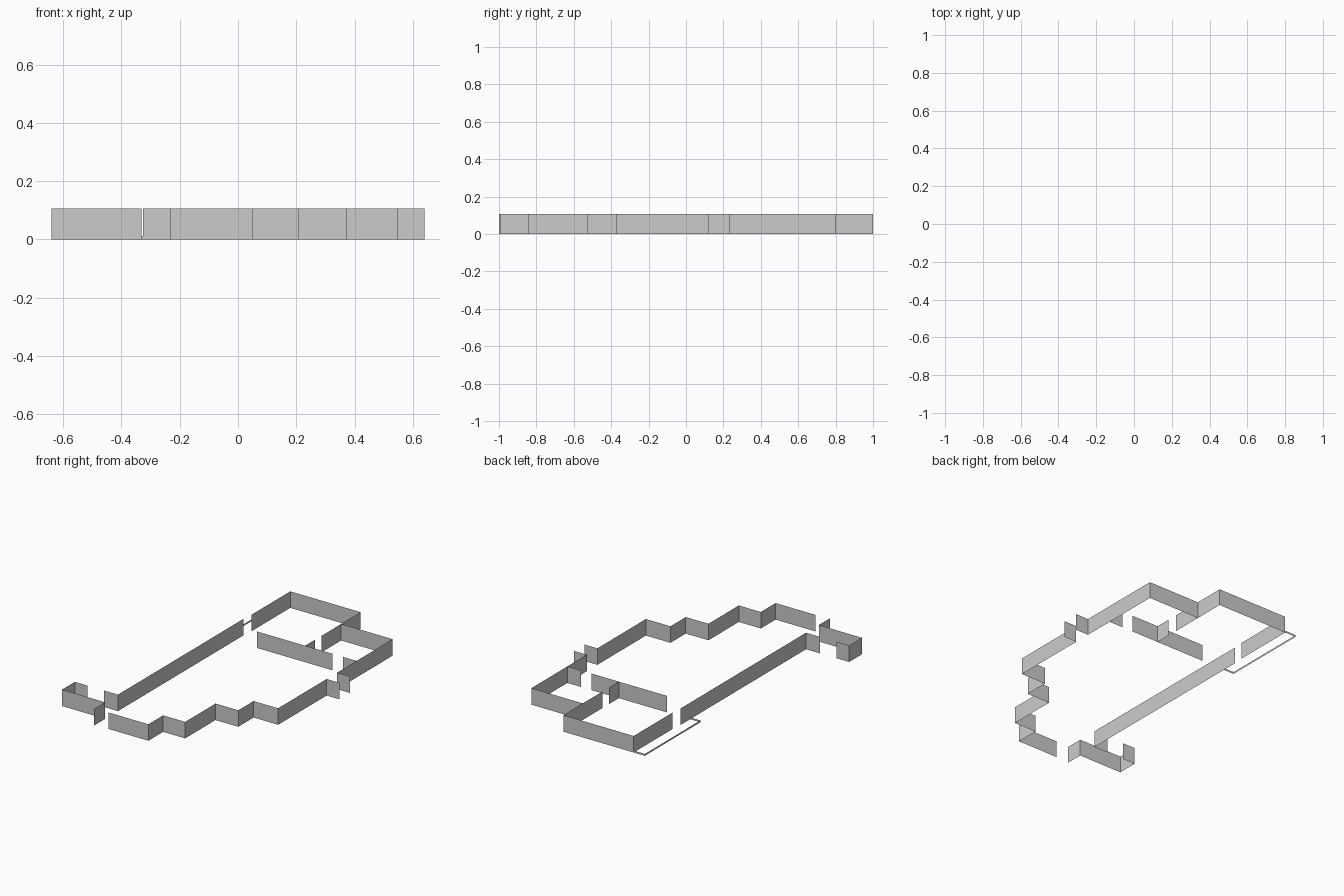
import bpy, bmesh

if "Cube" in bpy.data.objects:
    bpy.data.objects.remove(bpy.data.objects["Cube"])

WALL_H = 0.107
CURB_H = 0.012


def wall(name, path, height=WALL_H):
    """Extrude a floor-plan polyline straight up into a thin sheet wall."""
    bm = bmesh.new()
    verts = [bm.verts.new((x, y, 0)) for x, y in path]
    edges = [bm.edges.new(pair) for pair in zip(verts, verts[1:])]
    ext = bmesh.ops.extrude_edge_only(bm, edges=edges)
    top = [g for g in ext["geom"] if isinstance(g, bmesh.types.BMVert)]
    bmesh.ops.translate(bm, verts=top, vec=(0, 0, height))
    me = bpy.data.meshes.new(name)
    bm.to_mesh(me)
    bm.free()
    ob = bpy.data.objects.new(name, me)
    bpy.context.collection.objects.link(ob)
    return ob


# Long left side wall with its short return at the entry
wall("left_wall", [(-0.331, 0.53), (-0.331, -0.757), (-0.43, -0.757)])

# Porch alcove at the front left
wall("alcove_wall", [(-0.55, -0.757), (-0.64, -0.757), (-0.64, -0.888),
                     (-0.331, -0.888), (-0.331, -1.0)])

# Stepped wall running from the front to the right doorway
wall("stepped_wall", [(-0.234, -0.992), (0.052, -0.992), (0.052, -0.841),
                      (0.21, -0.841), (0.21, -0.53), (0.373, -0.53),
                      (0.373, -0.373), (0.549, -0.373), (0.549, 0.124),
                      (0.64, 0.124)])

# Right doorway, side room and back room outline
wall("right_wall", [(0.64, 0.232), (0.549, 0.232), (0.549, 0.8), (0.18, 0.8)])
wall("back_room_wall", [(0.18, 0.6), (0.18, 1.0), (-0.325, 1.0), (-0.325, 0.6)])

# Interior partitions
wall("partition", [(-0.165, 0.431), (0.375, 0.431)])
wall("partition_stub", [(0.18, 0.431), (0.18, 0.53)])
wall("door_stub", [(0.45, 0.431), (0.549, 0.431)])

# Low balcony curb at the back left
wall("balcony_curb", [(-0.325, 1.0), (-0.405, 1.0), (-0.405, 0.431),
                      (-0.331, 0.431)], CURB_H)
